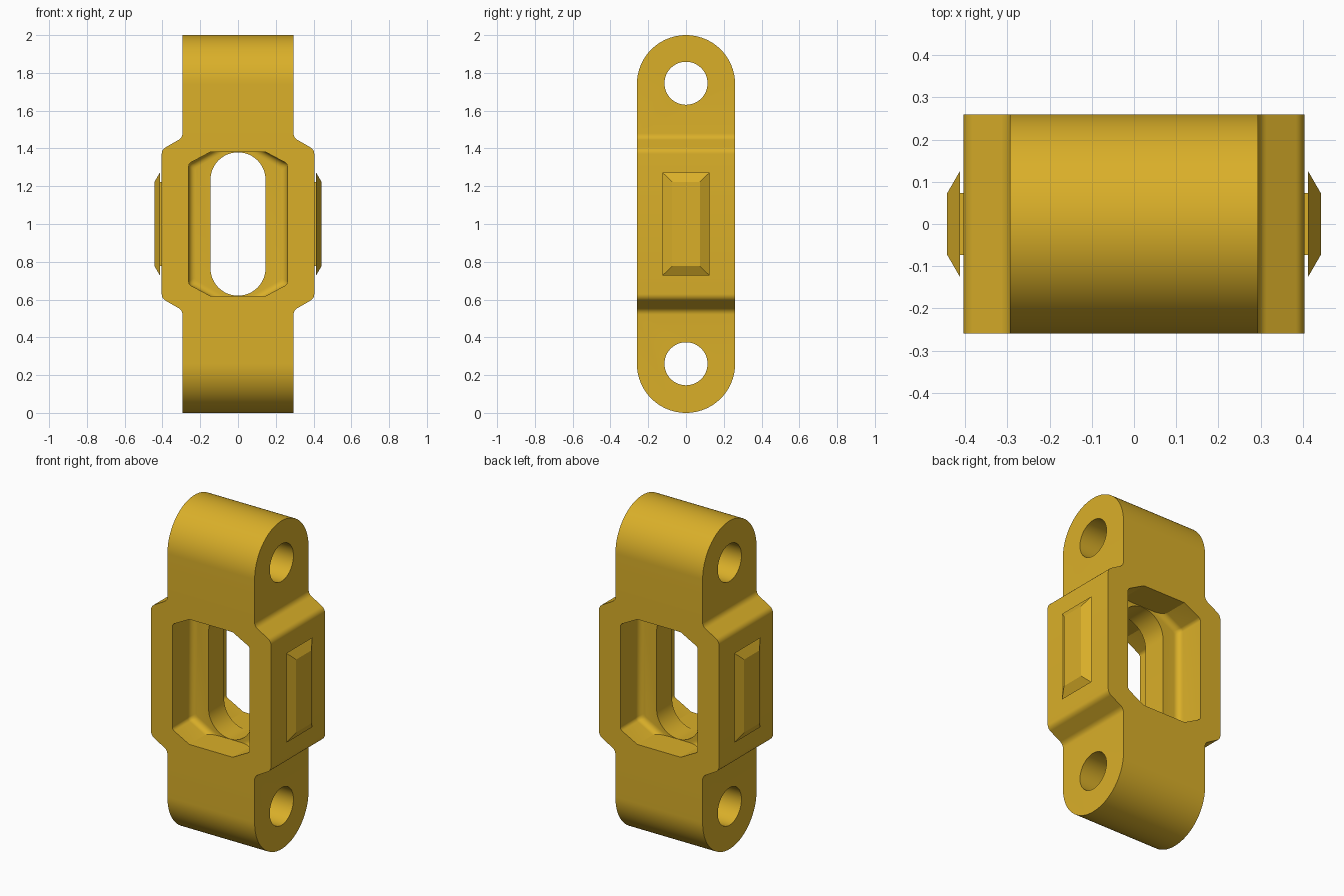
import bpy, bmesh, math
from mathutils import Vector

if "Cube" in bpy.data.objects:
    bpy.data.objects.remove(bpy.data.objects["Cube"])

gold = bpy.data.materials.new("golden_yellow")
gold.diffuse_color = (0.70, 0.43, 0.022, 1)
gold.use_nodes = True
gold.node_tree.nodes["Principled BSDF"].inputs["Base Color"].default_value = gold.diffuse_color


def loft(name, rings):
    """Closed solid through matching rings of 3D points."""
    bm = bmesh.new()
    loops = [[bm.verts.new(p) for p in r] for r in rings]
    n = len(loops[0])
    for a, b in zip(loops, loops[1:]):
        for i in range(n):
            j = (i + 1) % n
            bm.faces.new((a[i], a[j], b[j], b[i]))
    bm.faces.new(loops[0])
    bm.faces.new(loops[-1])
    bmesh.ops.recalc_face_normals(bm, faces=bm.faces)
    me = bpy.data.meshes.new(name)
    bm.to_mesh(me)
    bm.free()
    me.materials.append(gold)
    ob = bpy.data.objects.new(name, me)
    bpy.context.collection.objects.link(ob)
    return ob


def rounded(pts, seg=6):
    """Polygon from (x, z, radius), with arcs on corners that have a radius."""
    out = []
    for i, (x, z, r) in enumerate(pts):
        p = Vector((x, z))
        if r == 0:
            out.append(p)
            continue
        a = (Vector(pts[i - 1][:2]) - p).normalized()
        b = (Vector(pts[(i + 1) % len(pts)][:2]) - p).normalized()
        half = a.angle(b) / 2
        c = p + (a + b).normalized() * (r / math.sin(half))
        u = p + a * (r / math.tan(half)) - c
        v = p + b * (r / math.tan(half)) - c
        t = u.angle(v)
        for k in range(seg + 1):
            f = k / seg
            out.append(c + (u * math.sin((1 - f) * t) + v * math.sin(f * t)) / math.sin(t))
    return out


def quad_mirror(q):
    """Mirror a first-quadrant outline (top to right) into a full loop."""
    right = q + [(x, -z, r) for x, z, r in reversed(q)]
    return right + [(-x, z, r) for x, z, r in reversed(right)]


def at_y(pts, y):
    return [(p[0], y, p[1] + 1) for p in pts]


def stadium(r, half, n=32):
    top = [(r * math.cos(math.pi * k / n), half - r + r * math.sin(math.pi * k / n)) for k in range(n + 1)]
    return top + [(-a, -b) for a, b in top]


def boolean(ob, tool, op):
    m = ob.modifiers.new(op, 'BOOLEAN')
    m.operation, m.object, m.solver = op, tool, 'EXACT'
    bpy.context.view_layer.objects.active = ob
    bpy.ops.object.modifier_apply(modifier=m.name)
    bpy.data.objects.remove(tool)


# body: front outline crossed with the round-ended side outline
outline = rounded(quad_mirror([(0.294, 1.1, 0), (0.294, 0.457, 0.04), (0.404, 0.394, 0.04)]))
body = loft("link_body", [at_y(outline, -0.4), at_y(outline, 0.4)])
side = stadium(0.26, 1.0, 48)
boolean(body, loft("side_shape", [[(x, y, z + 1) for y, z in side] for x in (-0.6, 0.6)]), 'INTERSECT')

# pin holes through both ends
for z in (0.26, 1.745):
    ring = [(0.114 * math.cos(math.tau * k / 48), 0.114 * math.sin(math.tau * k / 48) + z) for k in range(48)]
    boolean(body, loft("pin_hole", [[(x, y, h) for y, h in ring] for x in (-0.6, 0.6)]), 'DIFFERENCE')

# octagonal pockets with a filleted floor, front and back
FIL, WEB = 0.035, 0.075


def pocket_ring(i, y):
    pts = quad_mirror([(0.146 - 2.16 * i, 0.381, 0), (0.261 - i, 0.32 - 0.605 * i, 0.025)])
    return at_y(rounded(pts), y)


for s in (-1, 1):
    rings = [pocket_ring(0, s * 0.4)]
    for k in range(7):
        t = math.pi / 2 * k / 6
        rings.append(pocket_ring(FIL * (1 - math.cos(t)), s * (WEB + FIL * (1 - math.sin(t)))))
    boolean(body, loft("pocket", rings), 'DIFFERENCE')

# round-ended slot through the central web
slot = stadium(0.146, 0.3795)
boolean(body, loft("slot", [at_y(slot, -0.2), at_y(slot, 0.2)]), 'DIFFERENCE')

# side tabs: short neck and a bevelled plate
for s, label in ((-1, "left"), (1, "right")):
    def rect(x, hy, hz):
        return [(s * x, a * hy, 1 + b * hz) for a, b in ((1, 1), (-1, 1), (-1, -1), (1, -1))]
    loft(label + "_tab", [rect(0.39, 0.073, 0.222), rect(0.413, 0.073, 0.222),
                          rect(0.413, 0.125, 0.273), rect(0.443, 0.073, 0.222)])

# smooth the curved body, keep edges sharp
bpy.ops.object.select_all(action='DESELECT')
body.select_set(True)
bpy.context.view_layer.objects.active = body
bpy.ops.object.shade_smooth_by_angle(angle=math.radians(25))
